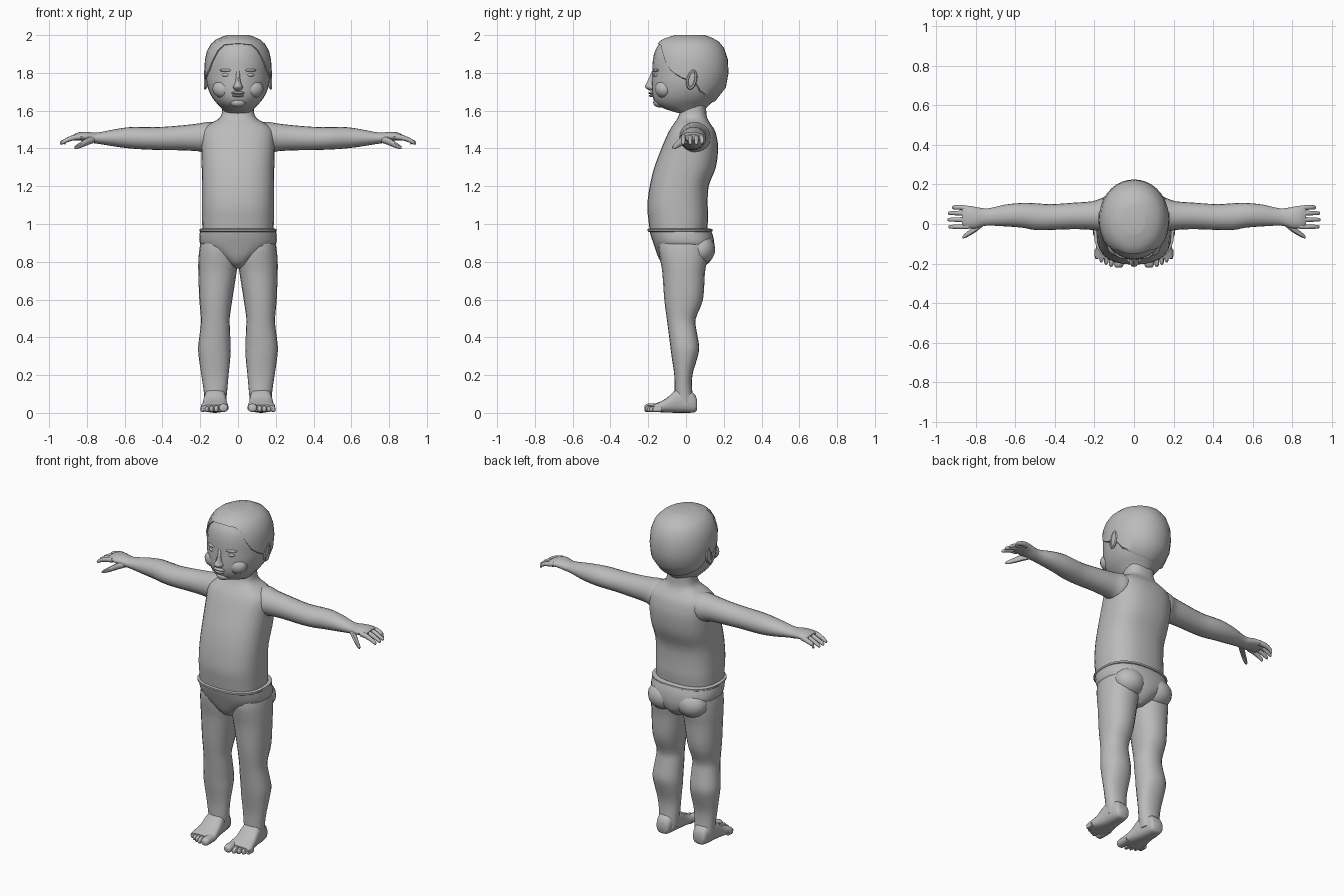
import bpy, bmesh, math
from mathutils import Vector, Matrix

grey = bpy.data.materials.new("plain grey")
grey.diffuse_color = (0.5, 0.5, 0.5, 1)


def finish(name, bm, mirror=False, angle=40):
    """Turn a bmesh into a shaded object, optionally mirrored across x."""
    bmesh.ops.recalc_face_normals(bm, faces=bm.faces)
    me = bpy.data.meshes.new(name)
    bm.to_mesh(me)
    bm.free()
    me.materials.append(grey)
    me.shade_smooth()
    me.set_sharp_from_angle(angle=math.radians(angle))
    ob = bpy.data.objects.new(name, me)
    bpy.context.collection.objects.link(ob)
    if mirror:
        ob.modifiers.new("mirror", 'MIRROR').use_clip = False
    return ob


def smooth_rings(rings, k=3):
    """Catmull-Rom resampling of ring parameters."""
    out = []
    for i in range(len(rings) - 1):
        p0, p1 = rings[max(i - 1, 0)], rings[i]
        p2, p3 = rings[i + 1], rings[min(i + 2, len(rings) - 1)]
        for s in range(k):
            t = s / k
            out.append(tuple(0.5 * (2 * b + (c - a) * t + (2 * a - 5 * b + 4 * c - d) * t * t
                             + (3 * b - a - 3 * c + d) * t ** 3)
                             for a, b, c, d in zip(p0, p1, p2, p3)))
    return out + [rings[-1]]


def ring_point(r, ang, power, axis):
    """Point on a rounded section: r = (t, u0, u1, v0, v1)."""
    t, u0, u1, v0, v1 = r
    s, c = math.sin(ang), -math.cos(ang)
    u = (u0 + u1) / 2 + (u1 - u0) / 2 * math.copysign(abs(s) ** (2 / power), s)
    v = (v0 + v1) / 2 + (v1 - v0) / 2 * math.copysign(abs(c) ** (2 / power), c)
    return {'z': (u, v, t), 'x': (t, u, v), 'y': (u, t, v)}[axis]


def skin(bm, rows):
    for a, b in zip(rows, rows[1:]):
        for i in range(len(a)):
            j = (i + 1) % len(a)
            bm.faces.new((a[i], a[j], b[j], b[i]))


def loft(name, rings, axis='z', n=20, power=2.0, mirror=False, k=3):
    bm = bmesh.new()
    rows = [[bm.verts.new(ring_point(r, 2 * math.pi * i / n, power, axis)) for i in range(n)]
            for r in smooth_rings(rings, k)]
    skin(bm, rows)
    bm.faces.new(rows[0])
    bm.faces.new(rows[-1])
    return finish(name, bm, mirror)


def blob(name, pos, size, mirror=False, tilt=0.0, turn=0.0):
    bm = bmesh.new()
    m = (Matrix.Translation(pos) @ Matrix.Rotation(turn, 4, 'Z') @ Matrix.Rotation(tilt, 4, 'X')
         @ Matrix.Diagonal((*size, 1)))
    bmesh.ops.create_uvsphere(bm, u_segments=16, v_segments=10, radius=1, matrix=m)
    return finish(name, bm, mirror)


def sym(rows):
    """Symmetric sections: (z, half width, front y, back y)."""
    return [(z, -w, w, f, b) for z, w, f, b in rows]


# Torso and neck
loft("torso", sym([(.95, .188, -.19, .11), (1.03, .19, -.2, .117), (1.1, .19, -.205, .115),
                   (1.2, .19, -.192, .12), (1.3, .192, -.168, .158), (1.4, .195, -.13, .17),
                   (1.46, .195, -.105, .163), (1.5, .185, -.085, .15), (1.53, .15, -.065, .13),
                   (1.555, .105, -.048, .115), (1.585, .086, -.035, .108), (1.64, .083, -.03, .106)]),
     n=28, power=2.5)

# Briefs: waistband, pelvis and seat
loft("waistband", sym([(.958, .2, -.196, .132), (.962, .204, -.203, .14), (.972, .204, -.203, .14),
                       (.976, .192, -.196, .125)]), n=28, power=2.5, k=1)
loft("briefs", sym([(.968, .2, -.195, .132), (.93, .205, -.184, .145), (.895, .2, -.172, .15),
                    (.86, .165, -.16, .15), (.82, .1, -.145, .14), (.785, .05, -.12, .11),
                    (.765, .025, -.07, .07)]), n=28, power=2.4)
blob("seat", (.095, .075, .865), (.095, .08, .08), mirror=True)

# Legs
loft("leg", [(.93, .02, .19, -.14, .11), (.87, .005, .204, -.145, .115), (.8, .0, .21, -.135, .11),
             (.74, .008, .21, -.125, .1), (.6, .03, .205, -.115, .09), (.5, .044, .196, -.102, .052),
             (.44, .042, .2, -.094, .055), (.35, .04, .211, -.083, .07), (.29, .041, .207, -.075, .06),
             (.2, .05, .194, -.062, .034), (.12, .057, .182, -.06, .033), (.04, .065, .175, -.06, .045)],
     power=2.2, mirror=True)

# Feet and toes
loft("foot", [(.058, .09, .155, .015, .07), (.045, .08, .165, .003, .1), (0, .07, .175, 0, .13),
              (-.05, .063, .18, 0, .125), (-.1, .057, .188, .002, .08), (-.145, .05, .197, .004, .056),
              (-.175, .053, .197, .008, .042)], axis='y', power=2.8, mirror=True)
for i, (x0, x1, tip, top) in enumerate([(.05, .102, -.22, .05), (.1, .128, -.216, .04),
                                        (.126, .152, -.206, .038), (.15, .176, -.194, .036),
                                        (.173, .2, -.178, .034)]):
    loft(f"toe_{i + 1}", [(-.13, x0, x1, .006, top), (tip + .025, x0 + .001, x1, .004, top),
                          (tip + .006, x0 + .006, x1 - .003, .006, top - .006),
                          (tip, x0 + .014, x1 - .009, .014, top - .015)],
         axis='y', n=10, power=2.3, mirror=True, k=2)

# Arms and hands
loft("arm", [(.1, -.01, .12, 1.4, 1.535), (.16, -.035, .13, 1.375, 1.54), (.21, -.03, .115, 1.385, 1.532),
             (.3, -.026, .108, 1.39, 1.522), (.42, -.03, .1, 1.392, 1.513), (.5, -.03, .105, 1.395, 1.513),
             (.57, -.018, .106, 1.4, 1.513), (.65, -.012, .098, 1.41, 1.502), (.73, -.008, .08, 1.423, 1.486),
             (.765, -.012, .08, 1.428, 1.484), (.8, -.022, .086, 1.436, 1.488),
             (.84, -.022, .092, 1.442, 1.486), (.87, -.016, .09, 1.442, 1.474)],
     axis='x', mirror=True)
for i, (y, d, tip) in enumerate([(-.012, -.002, .938), (.022, 0, .943), (.052, .003, .94), (.078, .006, .92)]):
    loft(f"finger_{i + 1}", [(.835, y - .014, y + .014, 1.446, 1.478),
                             (.875, y + d - .013, y + d + .013, 1.442, 1.47),
                             (.91, y + d - .011, y + d + .011, 1.43, 1.455),
                             (tip - .006, y + d - .009, y + d + .009, 1.42, 1.44),
                             (tip, y + d - .004, y + d + .004, 1.423, 1.432)],
         axis='x', n=10, mirror=True, k=2)
loft("thumb", [(.76, -.01, .03, 1.43, 1.465), (.795, -.038, .0, 1.418, 1.46), (.83, -.06, -.028, 1.404, 1.436),
               (.855, -.072, -.048, 1.396, 1.42), (.866, -.073, -.06, 1.398, 1.41)],
     axis='x', n=10, mirror=True, k=2)

# Head
head_rows = sym([(1.585, .065, -.03, .09), (1.605, .08, -.1, .1), (1.63, .104, -.15, .122),
                 (1.66, .13, -.172, .158), (1.7, .152, -.181, .193), (1.75, .167, -.181, .213),
                 (1.8, .171, -.178, .218), (1.86, .169, -.176, .216), (1.91, .158, -.166, .203),
                 (1.95, .134, -.143, .177), (1.975, .1, -.108, .14), (1.992, .05, -.05, .09)])
loft("head", head_rows, n=28, power=2.05)

# Hair cap: columns run from the hairline to the crown
fine = smooth_rings(head_rows, 4)
hairline = [(0, 1.948), (35, 1.94), (58, 1.815), (77, 1.77), (97, 1.75), (112, 1.69), (140, 1.655), (180, 1.64)]


def lerp_table(table, t):
    for a, b in zip(table, table[1:]):
        if t <= b[0]:
            f = (t - a[0]) / (b[0] - a[0])
            return tuple(p + (q - p) * f for p, q in zip(a, b))
    return table[-1]


def hair_point(ang, f):
    deg = math.degrees(min(ang, 2 * math.pi - ang))
    z0 = lerp_table(hairline, deg)[1]
    z, u0, u1, v0, v1 = lerp_table(fine, z0 + (1.992 - z0) * math.sin(f * math.pi / 2))
    o = .007 if f > 0 else -.004
    lift = .008 * max(0, (z - 1.8) / .192)
    return ring_point((z + lift, u0 - o, u1 + o, v0 - o, v1 + o), ang, 2.05, 'z')


bm = bmesh.new()
n, levels = 36, [0, .02, .15, .3, .45, .6, .72, .83, .92, 1]
rows = [[bm.verts.new(hair_point(2 * math.pi * i / n, f)) for i in range(n)] for f in levels]
skin(bm, rows)
bm.faces.new(rows[-1])
finish("hair", bm, angle=35)

# Face
blob("eye", (.063, -.153, 1.789), (.024, .017, .012), mirror=True, turn=.25)
blob("brow", (.062, -.155, 1.814), (.036, .018, .009), mirror=True, turn=.3)
loft("nose", sym([(1.706, .012, -.192, -.15), (1.716, .024, -.208, -.15), (1.728, .026, -.217, -.15),
                  (1.742, .018, -.212, -.15), (1.77, .012, -.197, -.15), (1.81, .011, -.18, -.15)]), n=14)
blob("upper_lip", (0, -.18, 1.694), (.036, .018, .008))
blob("lower_lip", (0, -.178, 1.679), (.03, .018, .008))
blob("chin", (0, -.14, 1.643), (.042, .034, .026))
blob("cheek", (.075, -.115, 1.715), (.06, .05, .05), mirror=True)

# Ears: hollow plate with a raised rim
blob("ear_plate", (.168, .03, 1.765), (.01, .024, .048), mirror=True, tilt=-.2)
bm = bmesh.new()
rows = []
for i in range(20):
    a = 2 * math.pi * i / 20
    d = Vector((0, math.cos(a), math.sin(a)))
    c = Vector((.173, .03 + .021 * d.y + .008 * d.z, 1.765 + .046 * d.z))
    rows.append([bm.verts.new(c + .008 * (d * math.cos(b) + Vector((1, 0, 0)) * math.sin(b)))
                 for b in (math.pi * j / 3 for j in range(6))])
skin(bm, rows + rows[:1])
finish("ear_rim", bm, mirror=True)
